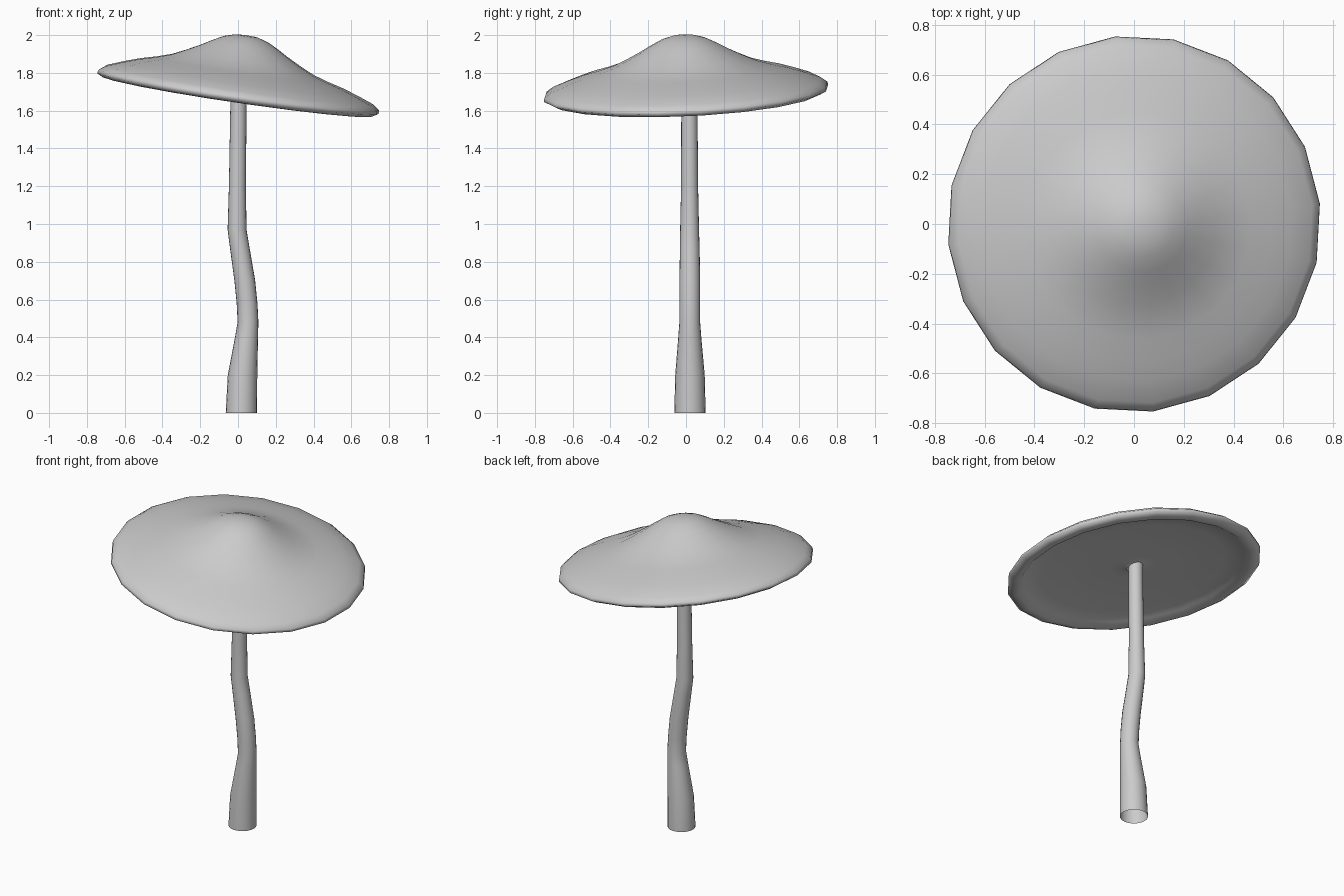
import bpy, bmesh, math
from mathutils import Vector

if "Cube" in bpy.data.objects:
    bpy.data.objects.remove(bpy.data.objects["Cube"])


def skin_rings(name, rings, sides, phase=0.0, tip=None, matrix=None, smooth=60):
    """Bridge a list of circles (x, y, z, radius); optionally close the last at a tip."""
    bm = bmesh.new()
    loops = []
    for x, y, z, r in rings:
        loop = []
        for i in range(sides):
            a = phase + math.tau * i / sides
            loop.append(bm.verts.new((x + r * math.cos(a), y + r * math.sin(a), z)))
        loops.append(loop)
    for lo, hi in zip(loops, loops[1:]):
        for i in range(sides):
            j = (i + 1) % sides
            bm.faces.new((lo[i], lo[j], hi[j], hi[i]))
    if tip is not None:
        top = bm.verts.new(tip)
        for i in range(sides):
            bm.faces.new((loops[-1][i], loops[-1][(i + 1) % sides], top))
    if matrix:
        bm.transform(matrix)
    mesh = bpy.data.meshes.new(name)
    bm.to_mesh(mesh)
    bm.free()
    obj = bpy.data.objects.new(name, mesh)
    bpy.context.collection.objects.link(obj)
    bpy.ops.object.select_all(action='DESELECT')
    obj.select_set(True)
    bpy.context.view_layer.objects.active = obj
    bpy.ops.object.shade_smooth_by_angle(angle=math.radians(smooth))
    return obj


# Stem: bent tapering tube, open at the base
stem = [
    (0.018, 0.021, 0.00, 0.083), (0.024, 0.021, 0.20, 0.078),
    (0.045, 0.020, 0.40, 0.061), (0.053, 0.020, 0.48, 0.055),
    (0.048, 0.020, 0.58, 0.055), (0.036, 0.020, 0.70, 0.055),
    (0.010, 0.020, 0.87, 0.052), (-0.005, 0.019, 0.97, 0.050),
    (-0.003, 0.019, 1.20, 0.045), (0.002, 0.018, 1.60, 0.043),
    (0.003, 0.018, 1.75, 0.043),
]
skin_rings("stem", stem, 20)

# Cap: tilted bell profile from the underside centre, round the rim, up to the crown
profile = [
    (0.040, 0.015), (0.070, 0.030), (0.14, 0.026), (0.30, 0.034), (0.40, 0.026),
    (0.55, 0.018), (0.66, 0.004), (0.690, -0.018), (0.725, -0.015), (0.758, 0.002),
    (0.754, 0.020), (0.720, 0.045), (0.63, 0.079), (0.55, 0.106), (0.46, 0.130),
    (0.385, 0.154), (0.31, 0.189), (0.235, 0.228), (0.18, 0.260), (0.12, 0.291),
    (0.06, 0.309),
]
tilt = Vector((0, 0, 1)).rotation_difference(Vector((0.147, -0.045, 1))).to_matrix().to_4x4()
cap = skin_rings("cap", [(0, 0, h, r) for r, h in profile], 20,
                 math.radians(6), (0, 0, 0.313), tilt, 170)
cap.location.z = 1.69
